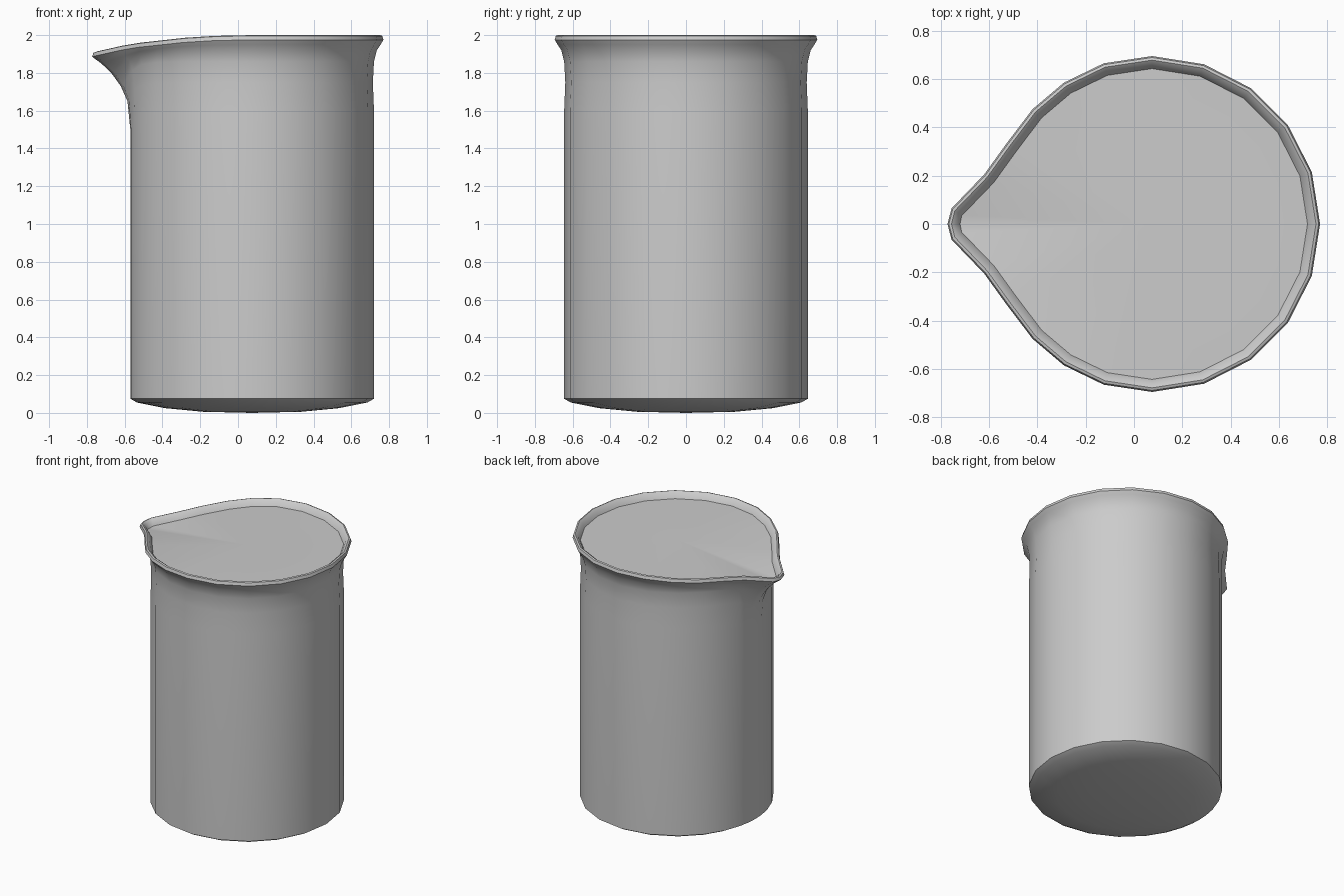
import bpy, bmesh, math
from mathutils import Vector

if "Cube" in bpy.data.objects:
    bpy.data.objects.remove(bpy.data.objects["Cube"])

CX, R, RIM = 0.075, 0.645, 0.695   # body axis, body radius, rim radius


def pol(deg, r):
    a = math.radians(deg)
    return Vector((CX + r * math.cos(a), r * math.sin(a)))


# Columns round the beaker: body angle, rim point, rim drop, spout weight
half = [(a, pol(a, RIM), 0.0, 0.0) for a in range(0, 91, 18)]
half += [(a, Vector((x, y)), d, w) for a, x, y, d, w in (
    (108, -0.125, 0.665, 0.004, 0), (126, -0.29, 0.585, 0.014, 0),
    (142, -0.42, 0.475, 0.028, 0.03), (155, -0.53, 0.33, 0.04, 0.12),
    (166, -0.62, 0.205, 0.055, 0.35), (174, -0.755, 0.065, 0.085, 0.93),
    (180, -0.772, 0.0, 0.09, 1))]
cols = half + [(-a, Vector((p.x, -p.y)), d, w) for a, p, d, w in half[-2:0:-1]]
n = len(cols)

bm = bmesh.new()
rings = []


def ring(points):
    rings.append([bm.verts.new(p) for p in points])


# Domed base and straight wall
for r, z in ((0.26, 0.006), (0.46, 0.025), (0.61, 0.055), (R, 0.075)):
    ring([(*pol(c[0], r), z) for c in cols])

# Flare from wall to rim: plain fraction, spout fraction, plain z, spout z
for fn, fs, zn, zs in ((0, 0, 1.6, 1.5), (-0.12, 0.075, 1.75, 1.65),
                       (0, 0.25, 1.86, 1.73), (0.3, 0.5, 1.92, 1.80),
                       (0.7, 0.76, 1.95, 1.85), (1, 1, 1.975, 1.975)):
    pts = []
    for a, p, d, w in cols:
        if fs == 1:
            z = zn - d
        else:
            z = zn + (zs - zn) * w - d * (1 - w) * max(fn, 0)
        pts.append((*pol(a, R).lerp(p, fn + (fs - fn) * w), z))
    ring(pts)

# Rounded lip, stepping inward along the outline normals
for inset, dz in ((0.006, 0.004), (0.017, 0), (0.035, 0.013), (0.052, 0.045)):
    pts = []
    for i, (a, p, d, w) in enumerate(cols):
        t = (cols[(i + 1) % n][1] - cols[i - 1][1]).normalized()
        q = p + Vector((-t.y, t.x)) * inset
        pts.append((*q, 2 - d - dz))
    ring(pts)

for lo, hi in zip(rings, rings[1:]):
    for i in range(n):
        j = (i + 1) % n
        bm.faces.new((lo[i], lo[j], hi[j], hi[i]))

# Closed base centre and closed surface just under the lip
base = bm.verts.new((CX, 0, 0))
cap = bm.verts.new((CX, 0, 1.955))
for i in range(n):
    j = (i + 1) % n
    bm.faces.new((base, rings[0][j], rings[0][i]))
    bm.faces.new((cap, rings[-1][i], rings[-1][j]))
bmesh.ops.recalc_face_normals(bm, faces=bm.faces)

mesh = bpy.data.meshes.new("beaker")
bm.to_mesh(mesh)
bm.free()
obj = bpy.data.objects.new("beaker", mesh)
bpy.context.collection.objects.link(obj)
bpy.context.view_layer.objects.active = obj
obj.select_set(True)
bpy.ops.object.shade_smooth_by_angle(angle=math.radians(35))
